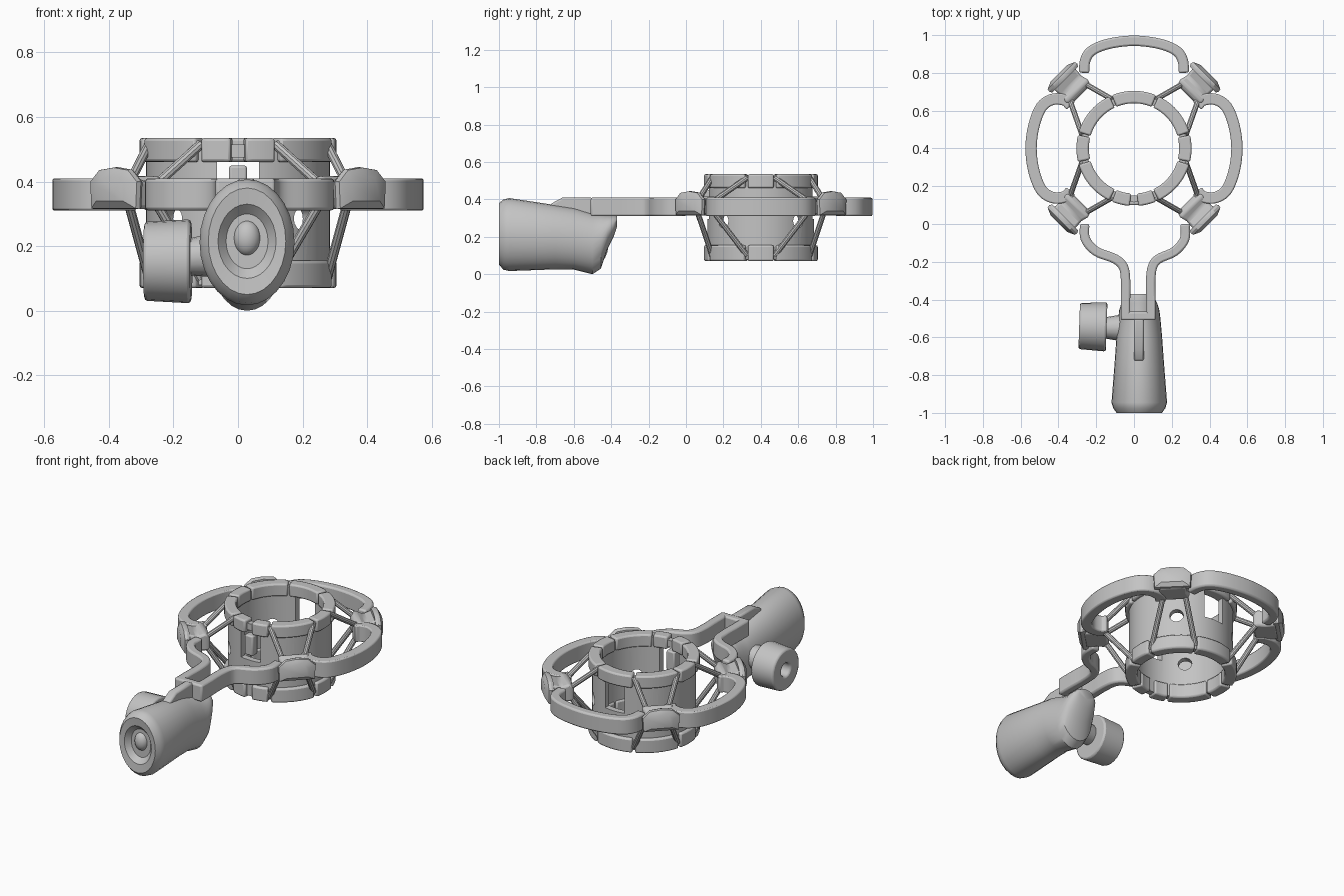
import bpy, bmesh, math
from mathutils import Vector, Matrix

if "Cube" in bpy.data.objects:
    bpy.data.objects.remove(bpy.data.objects["Cube"])

CY = 0.40  # centre of the cradle along y
grey = bpy.data.materials.new("satin_grey")
grey.diffuse_color = (0.55, 0.55, 0.55, 1)
grey.use_nodes = True
grey.node_tree.nodes["Principled BSDF"].inputs["Base Color"].default_value = grey.diffuse_color


def finish(name, bm, bevel=0.0):
    bmesh.ops.recalc_face_normals(bm, faces=bm.faces)
    mesh = bpy.data.meshes.new(name)
    bm.to_mesh(mesh)
    bm.free()
    mesh.materials.append(grey)
    ob = bpy.data.objects.new(name, mesh)
    bpy.context.collection.objects.link(ob)
    if bevel:
        m = ob.modifiers.new("soft_edges", 'BEVEL')
        m.width, m.segments, m.limit_method = bevel, 2, 'ANGLE'
        m.angle_limit = math.radians(40)
    return ob


def loft(bm, rings, closed=False):
    """Skin a list of equal-sized rings; cap the ends unless closed."""
    vs = [[bm.verts.new(p) for p in r] for r in rings]
    n = len(vs[0])
    for i in range(len(vs) if closed else len(vs) - 1):
        a, b = vs[i], vs[(i + 1) % len(vs)]
        for j in range(n):
            k = (j + 1) % n
            bm.faces.new((a[j], a[k], b[k], b[j]))
    if not closed:
        bm.faces.new(vs[0])
        bm.faces.new(vs[-1])


def smooth_path(pts, steps=5):
    """Catmull-Rom curve through 2D points."""
    p = [Vector(q) for q in pts]
    p = [2 * p[0] - p[1]] + p + [2 * p[-1] - p[-2]]
    out = []
    for i in range(1, len(p) - 2):
        for s in range(steps):
            t = s / steps
            out.append(0.5 * (2 * p[i] + (p[i + 1] - p[i - 1]) * t
                       + (2 * p[i - 1] - 5 * p[i] + 4 * p[i + 1] - p[i + 2]) * t * t
                       + (3 * p[i] - p[i - 1] - 3 * p[i + 1] + p[i + 2]) * t ** 3))
    return out + [p[-2]]


def band(name, path, width, z0, z1, bevel=0.01, closed=False):
    """Rectangular bar swept along a flat path."""
    rings, n = [], len(path)
    for i, p in enumerate(path):
        a = path[i - 1] if closed or i else p
        b = path[(i + 1) % n] if closed or i < n - 1 else p
        t = (b - a).normalized()
        o = Vector((-t.y, t.x)) * width / 2
        rings.append([(*(p + o), z0), (*(p - o), z0), (*(p - o), z1), (*(p + o), z1)])
    bm = bmesh.new()
    loft(bm, rings, closed)
    return finish(name, bm, bevel)


def polar(r, deg):
    a = math.radians(deg)
    return Vector((r * math.cos(a), CY + r * math.sin(a)))


def arc(r, a0, a1, n):
    return [polar(r, a0 + (a1 - a0) * i / n) for i in range(n + 1)]


def rod(bm, a, b, r, sides=10, r2=None):
    a, b = Vector(a), Vector(b)
    d = b - a
    m = Matrix.Translation((a + b) / 2) @ d.to_track_quat('Z', 'Y').to_matrix().to_4x4()
    bmesh.ops.create_cone(bm, cap_ends=True, segments=sides, radius1=r,
                          radius2=r if r2 is None else r2, depth=d.length, matrix=m)


def cut(target, bm):
    cutter = finish("cutter", bm)
    m = target.modifiers.new("cut", 'BOOLEAN')
    m.operation, m.solver, m.object = 'DIFFERENCE', 'EXACT', cutter
    bpy.context.view_layer.objects.active = target
    bpy.ops.object.modifier_apply(modifier=m.name)
    bpy.data.objects.remove(cutter)


# Cradle sleeve with diagonal round holes and front/back slots
sleeve = band("cradle_sleeve", arc(0.267, 0, 360, 64)[:-1], 0.036, 0.08, 0.515, 0, True)
bm = bmesh.new()
for d in (45, 135, 225, 315):
    rod(bm, (*polar(0.2, d), 0.285), (*polar(0.35, d), 0.285), 0.038, 16)
for d in (90, 270):
    bmesh.ops.create_cube(bm, size=1, matrix=Matrix.Translation((*polar(0.27, d), 0.385))
                          @ Matrix.Diagonal((0.13, 0.16, 0.18, 1)))
cut(sleeve, bm)

# Segmented rims, split where the cords pass
stops = [-15, 15, 66, 114, 165, 195, 246, 270, 294, 345]
for z0, z1, label in ((0.46, 0.535, "upper"), (0.07, 0.155, "lower")):
    for a0, a1 in zip(stops, stops[1:]):
        g0, g1 = (4 if a == 270 else 1.3 for a in (a0, a1))
        band(label + "_rim_segment", arc(0.272, a0 + g0, a1 - g1, max(4, (a1 - a0) // 5)),
             0.066, z0, z1, 0.009)

# Small bar in the front slot
bm = bmesh.new()
bmesh.ops.create_cube(bm, size=1, matrix=Matrix.Translation((0, CY - 0.275, 0.39))
                      @ Matrix.Diagonal((0.055, 0.05, 0.12, 1)))
finish("front_slot_bar", bm, 0.008)

# Outer ring: two side arcs and the back arc
side = [(0.335, 0.625), (0.365, 0.655), (0.43, 0.66), (0.49, 0.62), (0.53, 0.52), (0.545, 0.40)]
side += [(x, 2 * CY - y) for x, y in side[-2::-1]]
for s, label in ((1, "right"), (-1, "left")):
    band(label + "_ring_arc", smooth_path([(s * x, y) for x, y in side]), 0.06, 0.31, 0.41)
back = [(-0.265, 0.80), (-0.257, 0.87), (-0.22, 0.92), (-0.13, 0.955), (0, 0.97)]
back += [(-x, y) for x, y in back[-2::-1]]
band("back_ring_arc", smooth_path(back), 0.055, 0.31, 0.41)

# Front yoke arms narrowing into the fork, and the fork end bar
arm_l = [(-0.262, 0.0), (-0.257, -0.08), (-0.20, -0.145), (-0.10, -0.185),
         (-0.055, -0.23), (-0.044, -0.31), (-0.045, -0.40), (-0.045, -0.505)]
arm_r = [(0.27, 0.0), (0.268, -0.08), (0.215, -0.145), (0.13, -0.185),
         (0.097, -0.23), (0.088, -0.31), (0.09, -0.40), (0.09, -0.505)]
for label, arm in (("left", arm_l), ("right", arm_r)):
    band(label + "_yoke_arm", smooth_path(arm), 0.05, 0.31, 0.41)
band("fork_end_bar", [Vector((-0.07, -0.487)), Vector((0.115, -0.487))], 0.045, 0.31, 0.41)

# Diagonal clips: domed outer plate on a waisted block, with four cords each
dome = [(-0.1, 0.315), (0.1, 0.315), (0.105, 0.40), (0.065, 0.437),
        (0, 0.445), (-0.065, 0.437), (-0.105, 0.40)]
for d, cord_ends in ((45, (15, 66)), (135, (165, 114)), (225, (195, 246)), (315, (345, 294))):
    ca, sa = math.cos(math.radians(d)), math.sin(math.radians(d))

    def place(r, t, z):
        return (r * ca - t * sa, CY + r * sa + t * ca, z)

    bm = bmesh.new()
    loft(bm, [[place(r, t * k, 0.375 + (z - 0.375) * k) for t, z in dome]
              for r, k in ((0.515, 0.92), (0.53, 1), (0.545, 0.97), (0.562, 0.6))])
    finish("clip_plate", bm)
    bm = bmesh.new()
    loft(bm, [[place(r, -w, 0.315), place(r, w, 0.315), place(r, w, h), place(r, -w, h)]
              for r, w, h in ((0.40, 0.075, 0.40), (0.43, 0.085, 0.42),
                              (0.47, 0.075, 0.40), (0.53, 0.08, 0.42))])
    finish("clip_block", bm, 0.012)
    bm = bmesh.new()
    for e in cord_ends:
        t = 0.06 if (e - d) > 0 else -0.06
        rod(bm, place(0.42, t, 0.39), (*polar(0.285, e), 0.515), 0.015)
        rod(bm, place(0.42, t, 0.335), (*polar(0.285, e), 0.10), 0.015)
    finish("clip_cords", bm)

# Tapered oval handle with a dished end: y, centre z, x radius, z radius
sections = [(-0.965, 0.215, 0.02, 0.025), (-0.965, 0.215, 0.065, 0.085),
            (-0.995, 0.215, 0.09, 0.115), (-1.0, 0.215, 0.12, 0.165),
            (-0.975, 0.212, 0.138, 0.188), (-0.945, 0.212, 0.147, 0.195),
            (-0.70, 0.198, 0.128, 0.172), (-0.60, 0.190, 0.121, 0.165),
            (-0.50, 0.162, 0.112, 0.162), (-0.455, 0.175, 0.106, 0.145),
            (-0.42, 0.225, 0.095, 0.09), (-0.385, 0.26, 0.075, 0.055),
            (-0.37, 0.28, 0.05, 0.03)]
bm = bmesh.new()
loft(bm, [[(0.028 + rx * math.cos(i * math.tau / 28), y, cz + rz * math.sin(i * math.tau / 28))
           for i in range(28)] for y, cz, rx, rz in sections])
finish("handle", bm)

# Rounded stud in the handle end
bm = bmesh.new()
bmesh.ops.create_uvsphere(bm, u_segments=20, v_segments=12, radius=1,
                          matrix=Matrix.Translation((0.028, -0.955, 0.225))
                          @ Matrix.Diagonal((0.042, 0.038, 0.055, 1)))
finish("handle_stud", bm)

# Fin on top of the handle
fin = [(-0.725, 0.33), (-0.725, 0.375), (-0.66, 0.41), (-0.50, 0.41), (-0.50, 0.27)]
bm = bmesh.new()
loft(bm, [[(x, y, z) for y, z in fin] for x in (0.0, 0.052)])
finish("handle_fin", bm, 0.01)

# Clamp knob with a centre hole, and its stem
bm = bmesh.new()
rod(bm, (-0.29, -0.54, 0.153), (-0.145, -0.545, 0.153), 0.122, 24, 0.13)
knob = finish("clamp_knob", bm)
bm = bmesh.new()
rod(bm, (-0.35, -0.54, 0.153), (-0.23, -0.54, 0.153), 0.04, 16)
cut(knob, bm)
m = knob.modifiers.new("soft_edges", 'BEVEL')
m.width, m.segments, m.limit_method = 0.01, 2, 'ANGLE'
bm = bmesh.new()
rod(bm, (-0.16, -0.55, 0.165), (-0.04, -0.55, 0.175), 0.055, 16, 0.075)
finish("knob_stem", bm)

# Smooth shading with crisp edges
bpy.ops.object.select_all(action='SELECT')
bpy.context.view_layer.objects.active = knob
bpy.ops.object.shade_smooth_by_angle(angle=math.radians(35))
